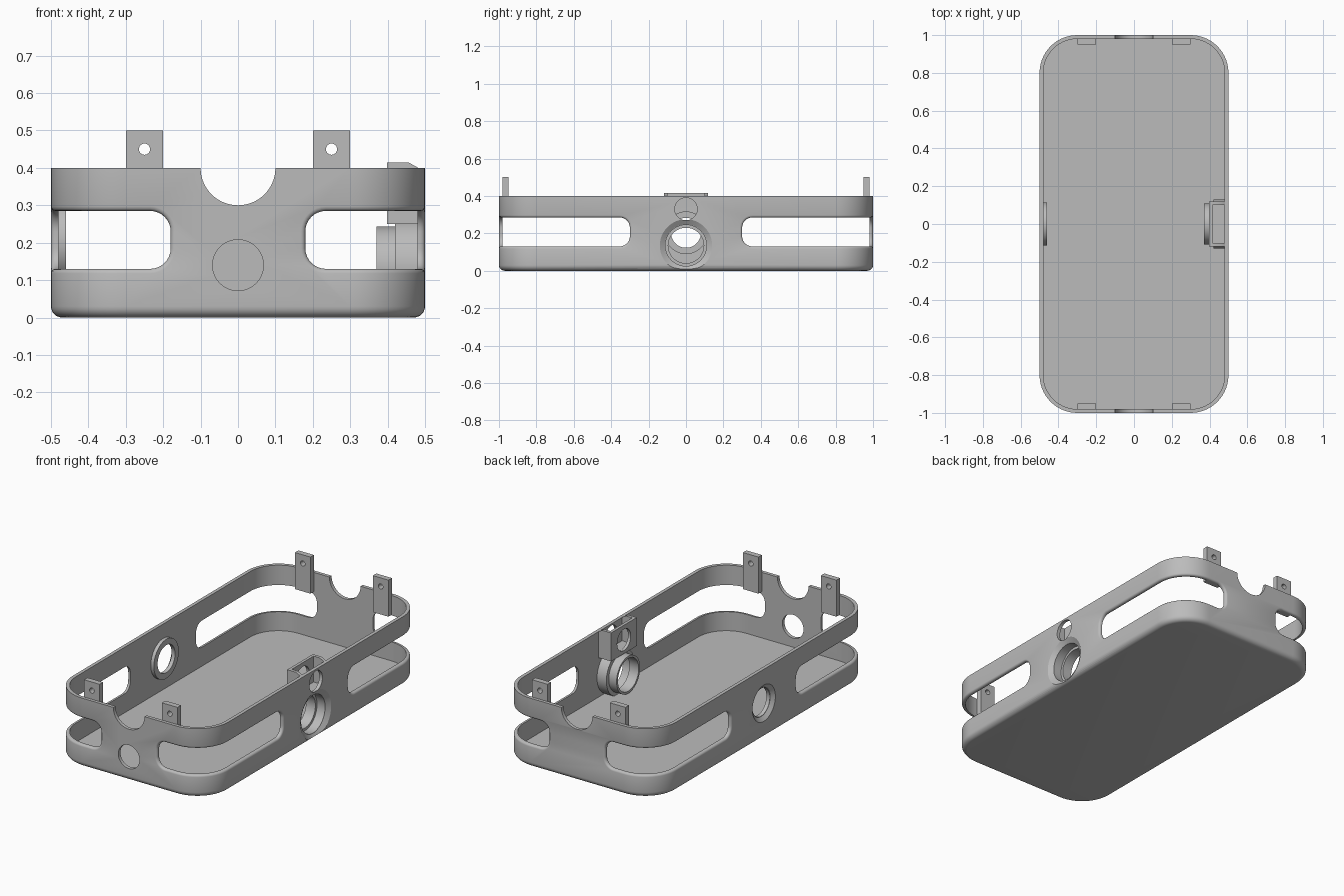
import bpy, bmesh, math
from mathutils import Matrix, Vector

if "Cube" in bpy.data.objects:
    bpy.data.objects.remove(bpy.data.objects["Cube"])

grey = bpy.data.materials.new("plain_grey")
grey.use_nodes = True
colour = (0.5, 0.5, 0.5, 1)
grey.diffuse_color = colour
grey.node_tree.nodes["Principled BSDF"].inputs["Base Color"].default_value = colour


def make(name, bm):
    bmesh.ops.recalc_face_normals(bm, faces=bm.faces)
    mesh = bpy.data.meshes.new(name)
    bm.to_mesh(mesh)
    bm.free()
    obj = bpy.data.objects.new(name, mesh)
    bpy.context.collection.objects.link(obj)
    mesh.materials.append(grey)
    return obj


def loft(name, rings, closed=False):
    """Skin between rings of points, capped unless the rings close on themselves."""
    bm = bmesh.new()
    loops = [[bm.verts.new(p) for p in ring] for ring in rings]
    n = len(loops[0])
    pairs = list(zip(loops, loops[1:]))
    if closed:
        pairs.append((loops[-1], loops[0]))
    else:
        bm.faces.new(loops[0])
        bm.faces.new(loops[-1])
    for a, b in pairs:
        for i in range(n):
            j = (i + 1) % n
            bm.faces.new((a[i], a[j], b[j], b[i]))
    return make(name, bm)


def turned(name, profile, z, axis="x", offset=0, closed=False, n=64):
    """Turn (position, radius) pairs round a horizontal axis at height z."""
    rings = []
    for pos, r in profile:
        ring = []
        for i in range(n):
            a = math.tau * i / n
            u, h = r * math.cos(a), z + r * math.sin(a)
            ring.append((pos, u + offset, h) if axis == "x" else (u + offset, pos, h))
        rings.append(ring)
    return loft(name, rings, closed)


def box(name, lo, hi):
    bm = bmesh.new()
    lo, hi = Vector(lo), Vector(hi)
    size = Matrix.Diagonal((*(hi - lo), 1))
    bmesh.ops.create_cube(bm, size=1, matrix=Matrix.Translation((lo + hi) / 2) @ size)
    return make(name, bm)


def cut(obj, cutters):
    """Subtract each cutter, bake the result and discard the cutters."""
    for c in cutters:
        c.hide_render = True
        mod = obj.modifiers.new("cut", "BOOLEAN")
        mod.operation, mod.solver, mod.object = "DIFFERENCE", "EXACT", c
    graph = bpy.context.evaluated_depsgraph_get()
    mesh = bpy.data.meshes.new_from_object(obj.evaluated_get(graph))
    obj.modifiers.clear()
    obj.data = mesh
    for c in cutters:
        bpy.data.objects.remove(c)


def smooth(obj):
    bpy.ops.object.select_all(action="DESELECT")
    obj.select_set(True)
    bpy.context.view_layer.objects.active = obj
    bpy.ops.object.shade_smooth_by_angle(angle=math.radians(32))


def rounded_ring(inset, z, n=14):
    r = 0.2 - inset
    ring = []
    for k, (sx, sy) in enumerate(((1, 1), (-1, 1), (-1, -1), (1, -1))):
        for i in range(n + 1):
            a = math.pi / 2 * (k + i / n)
            ring.append((sx * 0.3 + r * math.cos(a), sy * 0.8 + r * math.sin(a), z))
    return ring


def window_cutter(sx, sy):
    """Corner block with rounded ends, cutting a slot round one corner."""
    xs, ys = sorted((sx * 0.18, sx * 0.6)), sorted((sy * 0.3, sy * 1.1))
    obj = box("window_cutter", (xs[0], ys[0], 0.13), (xs[1], ys[1], 0.285))
    bm = bmesh.new()
    bm.from_mesh(obj.data)
    edges = []
    for e in bm.edges:
        d = e.verts[0].co - e.verts[1].co
        mid = (e.verts[0].co + e.verts[1].co) / 2
        if abs(d.z) < 0.01 and (abs(mid.x) < 0.2 or abs(mid.y) < 0.35):
            edges.append(e)
    bmesh.ops.bevel(bm, geom=edges, offset=0.055, segments=8, profile=0.5, affect="EDGES")
    bm.to_mesh(obj.data)
    bm.free()
    return obj


# Tray: rounded bottom edge, thin wall, flat floor
fillet = 0.03
rings = []
for i in range(7):
    a = math.pi / 2 * i / 6
    rings.append(rounded_ring(fillet * (1 - math.sin(a)), fillet * (1 - math.cos(a))))
rings += [rounded_ring(0, 0.4), rounded_ring(0.02, 0.4), rounded_ring(0.02, 0.02)]
tray = loft("tray", rings)

# Corner windows, with softened outer rims
cut(tray, [window_cutter(sx, sy) for sx in (1, -1) for sy in (1, -1)])


def outside(v):
    dx, dy = max(abs(v.co.x) - 0.3, 0), max(abs(v.co.y) - 0.8, 0)
    return abs(math.hypot(dx, dy) - 0.2) < 0.002


bm = bmesh.new()
bm.from_mesh(tray.data)
bmesh.ops.remove_doubles(bm, verts=bm.verts, dist=0.0002)
rims = [e for e in bm.edges if len(e.link_faces) == 2
        and e.calc_face_angle() > 1 and all(outside(v) and 0.1 < v.co.z < 0.3 for v in e.verts)]
bmesh.ops.bevel(bm, geom=rims, offset=0.012, segments=3, profile=0.5,
                affect="EDGES", clamp_overlap=True)
bm.to_mesh(tray.data)
bm.free()

# End notches, front port, side ports
lens_z, eye_z, port_z = 0.135, 0.33, 0.203
cut(tray, [
    turned("notch_cutter", [(-1.1, 0.1), (1.1, 0.1)], 0.4, "y"),
    turned("front_port_cutter", [(-1.1, 0.068), (-0.9, 0.068)], 0.14, "y"),
    turned("lens_cutter", [(0.46, 0.11), (0.48, 0.11), (0.5, 0.14), (0.52, 0.14)], lens_z),
    turned("eye_cutter", [(0.45, 0.06), (0.55, 0.06)], eye_z),
    turned("side_port_cutter", [(-0.55, 0.105), (-0.5, 0.105), (-0.48, 0.08), (-0.45, 0.08)], port_z),
])
smooth(tray)

# Stepped lens tube inside the left wall
tube = turned("lens_tube", [(0.482, 0.11), (0.482, 0.13), (0.42, 0.13), (0.42, 0.108),
                            (0.37, 0.108), (0.37, 0.095), (0.43, 0.095), (0.43, 0.11)],
              lens_z, closed=True)
smooth(tube)

# Raised ring inside the right wall
ring = turned("side_port_ring", [(-0.482, 0.08), (-0.482, 0.114), (-0.46, 0.114), (-0.46, 0.08)],
              port_z, closed=True)
smooth(ring)

# Open-topped holder above the lens tube
outline = [(0.398, 0.25), (0.398, 0.415), (0.455, 0.415), (0.482, 0.4), (0.482, 0.25)]
holder = loft("sensor_holder", [[(x, y, z) for x, z in outline] for y in (-0.118, 0.118)])
cut(holder, [
    box("pocket_cutter", (0.415, -0.1, 0.265), (0.5, 0.1, 0.5)),
    turned("holder_hole_cutter", [(0.35, 0.062), (0.45, 0.062)], eye_z),
])
smooth(holder)

# Four mounting tabs with screw holes
for end, sy in (("front", -1), ("back", 1)):
    for side, sx in (("left", 1), ("right", -1)):
        y0, y1 = sorted((sy * 0.95, sy * 0.982))
        tab = box(f"{end}_{side}_tab", (sx * 0.25 - 0.05, y0, 0.288), (sx * 0.25 + 0.05, y1, 0.5))
        cut(tab, [turned("screw_cutter", [(y0 - 0.1, 0.015), (y1 + 0.1, 0.015)],
                         0.45, "y", sx * 0.25, n=24)])
        smooth(tab)
